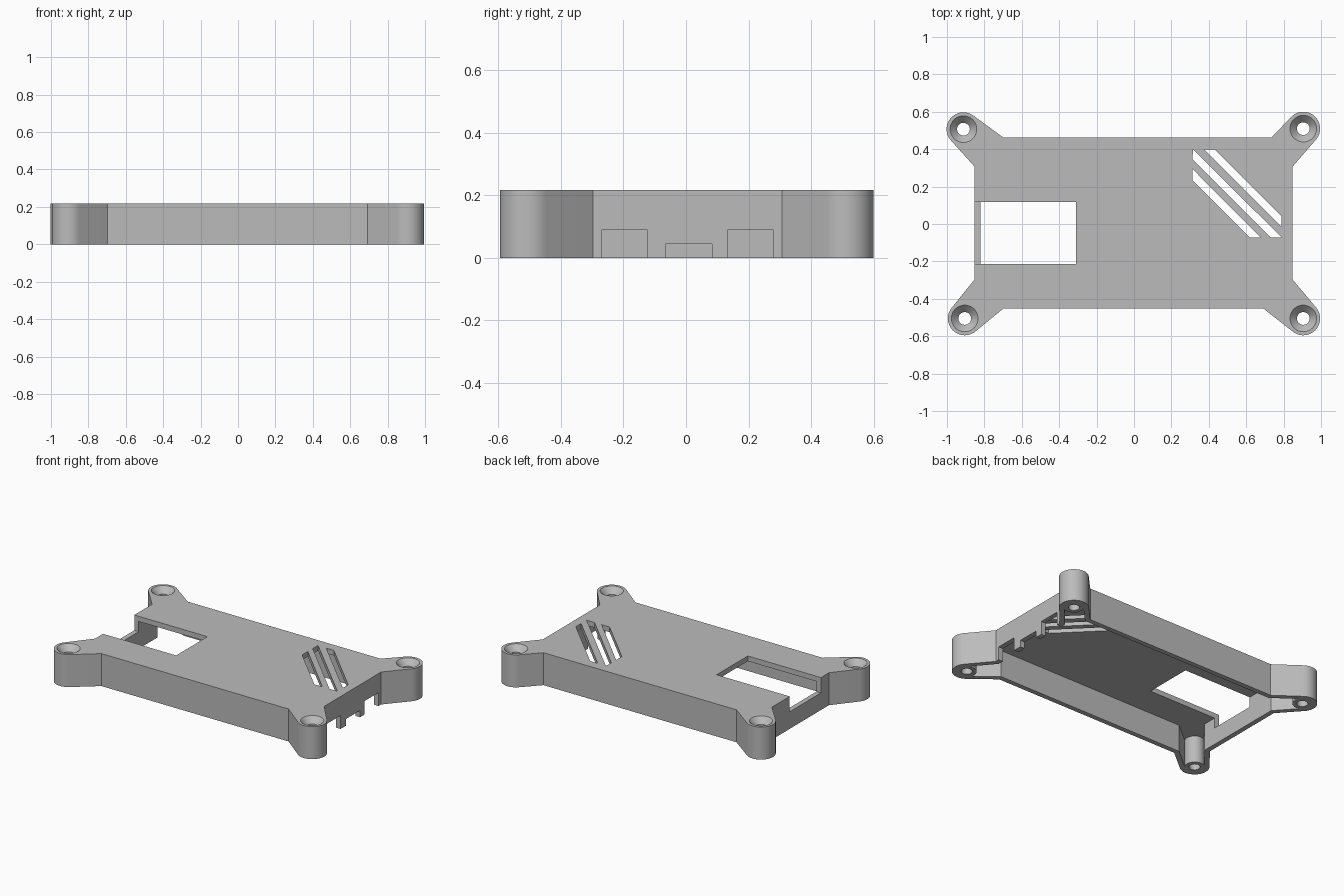
import bpy, bmesh, math
from mathutils import Vector

if "Cube" in bpy.data.objects:
    bpy.data.objects.remove(bpy.data.objects["Cube"])

HEIGHT, PLATE, WALL, BOSS_R = 0.218, 0.035, 0.033, 0.09

grey = bpy.data.materials.new("plain grey")
grey.use_nodes = True
grey.diffuse_color = (0.5, 0.5, 0.5, 1)
grey.node_tree.nodes["Principled BSDF"].inputs["Base Color"].default_value = (0.5, 0.5, 0.5, 1)


def prism(name, points, z0, z1):
    """Extrude a counter-clockwise outline between two heights."""
    bm = bmesh.new()
    face = bm.faces.new([bm.verts.new((p[0], p[1], z0)) for p in points])
    top = bmesh.ops.extrude_face_region(bm, geom=[face])["geom"]
    bmesh.ops.translate(bm, vec=(0, 0, z1 - z0),
                        verts=[v for v in top if isinstance(v, bmesh.types.BMVert)])
    bmesh.ops.recalc_face_normals(bm, faces=bm.faces)
    return make_object(name, bm)


def cone(name, centre, r0, r1, z0, z1):
    bm = bmesh.new()
    bmesh.ops.create_cone(bm, cap_ends=True, segments=48, radius1=r0, radius2=r1, depth=z1 - z0)
    bmesh.ops.translate(bm, vec=(centre[0], centre[1], (z0 + z1) / 2), verts=bm.verts)
    return make_object(name, bm)


def make_object(name, bm):
    mesh = bpy.data.meshes.new(name)
    bm.to_mesh(mesh)
    bm.free()
    mesh.materials.append(grey)
    obj = bpy.data.objects.new(name, mesh)
    bpy.context.collection.objects.link(obj)
    return obj


def box(name, x0, x1, y0, y1, z0, z1):
    return prism(name, [(x0, y0), (x1, y0), (x1, y1), (x0, y1)], z0, z1)


def cut(target, cutter):
    mod = target.modifiers.new("cut", "BOOLEAN")
    mod.operation, mod.solver, mod.object = "DIFFERENCE", "EXACT", cutter
    bpy.context.view_layer.objects.active = target
    bpy.ops.object.modifier_apply(modifier=mod.name)
    bpy.data.objects.remove(cutter)


def tangent_angle(point, centre, side):
    """Angle on the boss where the line from the point touches it."""
    d = Vector(point) - Vector(centre)
    return math.atan2(d.y, d.x) + side * math.acos(BOSS_R / d.length)


def inset(points, distance):
    """Move every edge of a counter-clockwise outline inwards."""
    result = []
    for i, p in enumerate(points):
        a = (p - points[i - 1]).normalized()
        b = (points[(i + 1) % len(points)] - p).normalized()
        na, nb = Vector((-a.y, a.x)), Vector((-b.y, b.x))
        result.append(p + (na + nb) * distance / (1 + na.dot(nb)))
    return result


# Corners, counter-clockwise: arm start, boss centre, arm end
corners = [
    ((0.692, -0.452), (0.905, -0.505), (0.848, -0.297)),
    ((0.848, 0.307), (0.905, 0.51), (0.735, 0.462)),
    ((-0.698, 0.462), (-0.912, 0.507), (-0.853, 0.307)),
    ((-0.853, -0.297), (-0.905, -0.505), (-0.698, -0.452)),
]
outline = []
for start, centre, end in corners:
    a0 = tangent_angle(start, centre, 1)
    a1 = tangent_angle(end, centre, -1)
    sweep = (a1 - a0) % math.tau
    outline.append(Vector(start))
    for i in range(25):
        a = a0 + sweep * i / 24
        outline.append(Vector(centre) + BOSS_R * Vector((math.cos(a), math.sin(a))))
    outline.append(Vector(end))

# Shell, hollow from below, with a solid post left at each corner
shell = prism("case_lid", outline, 0, HEIGHT)
cavity = prism("cavity", inset(outline, WALL), -0.1, HEIGHT - PLATE)
for _, centre, _ in corners:
    cut(cavity, cone("post", centre, 0.061, 0.061, -0.2, HEIGHT + 0.1))
cut(shell, cavity)

# Countersunk screw holes
for _, centre, _ in corners:
    cut(shell, cone("screw_hole", centre, 0.034, 0.034, -0.1, HEIGHT + 0.1))
    cut(shell, cone("countersink", centre, 0.033, 0.076, HEIGHT - 0.04, HEIGHT + 0.005))

# Large opening through the plate and the top of the end wall
cut(shell, box("port_opening", -0.95, -0.31, -0.213, 0.118, 0.115, 0.4))

# Port notches in the lower edge of the other end wall
for y0, y1, top in ((-0.27, -0.123, 0.09), (-0.065, 0.083, 0.045), (0.133, 0.28, 0.09)):
    cut(shell, box("port_notch", 0.79, 0.9, y0, y1, -0.1, top))

# Diagonal vent slots
slots = [
    [(0.377, 0.398), (0.789, -0.014), (0.789, 0.042), (0.433, 0.398)],
    [(0.313, 0.345), (0.73, -0.072), (0.789, -0.072), (0.315, 0.4)],
    [(0.313, 0.233), (0.618, -0.072), (0.677, -0.072), (0.313, 0.294)],
]
for slot in slots:
    cut(shell, prism("vent_slot", slot, 0.1, 0.4))

# Smooth bosses, sharp edges elsewhere
bpy.ops.object.select_all(action="DESELECT")
shell.select_set(True)
bpy.context.view_layer.objects.active = shell
bpy.ops.object.shade_smooth_by_angle(angle=math.radians(25))
